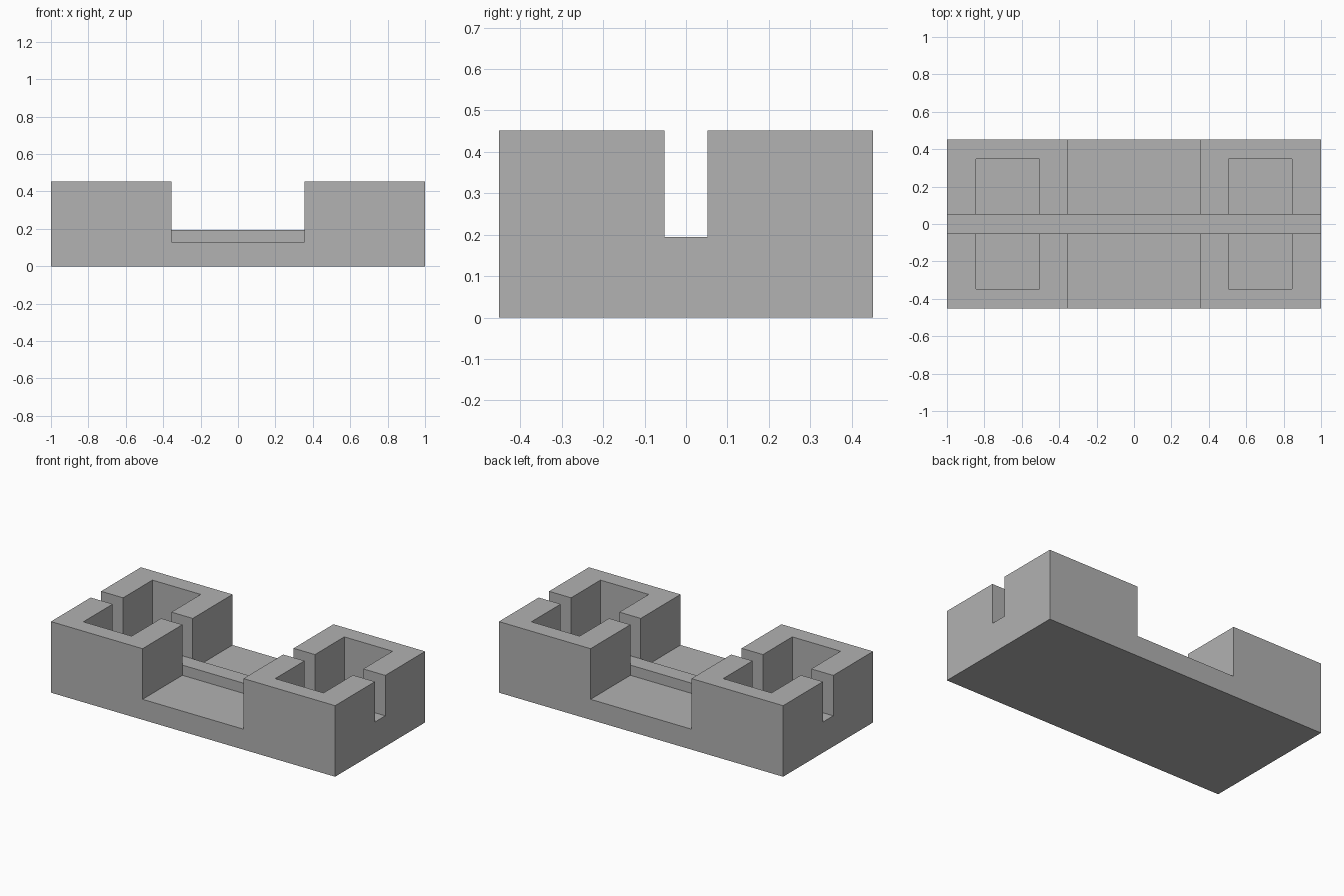
import bpy, bmesh

cube = bpy.data.objects.get("Cube")
if cube:
    bpy.data.objects.remove(cube, do_unlink=True)

# Half-plan dimensions, mirrored to both sides
SADDLE, POCKET_IN, POCKET_OUT, END = 0.355, 0.505, 0.845, 1.0
SLOT, POCKET_Y, SIDE = 0.052, 0.347, 0.452
FLOOR, RAIL, TOP = 0.13, 0.195, 0.452


def mirrored(values):
    return [-v for v in reversed(values)] + list(values)


xs = mirrored([SADDLE, POCKET_IN, POCKET_OUT, END])
ys = mirrored([SLOT, POCKET_Y, SIDE])
zs = [0, FLOOR, RAIL, TOP]


def height(x, y):
    """Height of the block above a point of its plan."""
    x, y = abs(x), abs(y)
    if x > END or y > SIDE:
        return 0
    if y < SLOT:                       # rail along the bottom of the long slot
        return RAIL
    if x < SADDLE:                     # low saddle between the two ends
        return FLOOR
    if POCKET_IN < x < POCKET_OUT and y < POCKET_Y:   # pockets
        return FLOOR
    return TOP


def solid(i, j, k):
    if not (0 <= i < len(xs) - 1 and 0 <= j < len(ys) - 1 and 0 <= k < len(zs) - 1):
        return False
    mid = [(a[n] + a[n + 1]) / 2 for a, n in ((xs, i), (ys, j), (zs, k))]
    return mid[2] < height(mid[0], mid[1])


# Skin the boundary between solid and empty cells
bm = bmesh.new()
grids = (xs, ys, zs)
for i in range(len(xs) - 1):
    for j in range(len(ys) - 1):
        for k in range(len(zs) - 1):
            if not solid(i, j, k):
                continue
            for axis in range(3):
                for side in (0, 1):
                    near = [i, j, k]
                    near[axis] += 2 * side - 1
                    if solid(*near):
                        continue
                    u, v = (axis + 1) % 3, (axis + 2) % 3
                    corners = []
                    for du, dv in ((0, 0), (1, 0), (1, 1), (0, 1)):
                        n = [i, j, k]
                        n[axis] += side
                        n[u] += du
                        n[v] += dv
                        corners.append(bm.verts.new([g[m] for g, m in zip(grids, n)]))
                    bm.faces.new(corners if side else corners[::-1])

# Merge the patches into clean flat faces
bmesh.ops.remove_doubles(bm, verts=bm.verts, dist=0.0001)
bmesh.ops.dissolve_limit(bm, angle_limit=0.01, verts=bm.verts, edges=bm.edges)
bmesh.ops.recalc_face_normals(bm, faces=bm.faces)

mesh = bpy.data.meshes.new("slotted_block")
bm.to_mesh(mesh)
bm.free()

# Plain grey
grey = bpy.data.materials.new("grey")
grey.use_nodes = True
colour = (0.445, 0.445, 0.445, 1)
grey.diffuse_color = colour
grey.node_tree.nodes["Principled BSDF"].inputs["Base Color"].default_value = colour
mesh.materials.append(grey)

block = bpy.data.objects.new("slotted_block", mesh)
bpy.context.collection.objects.link(block)
